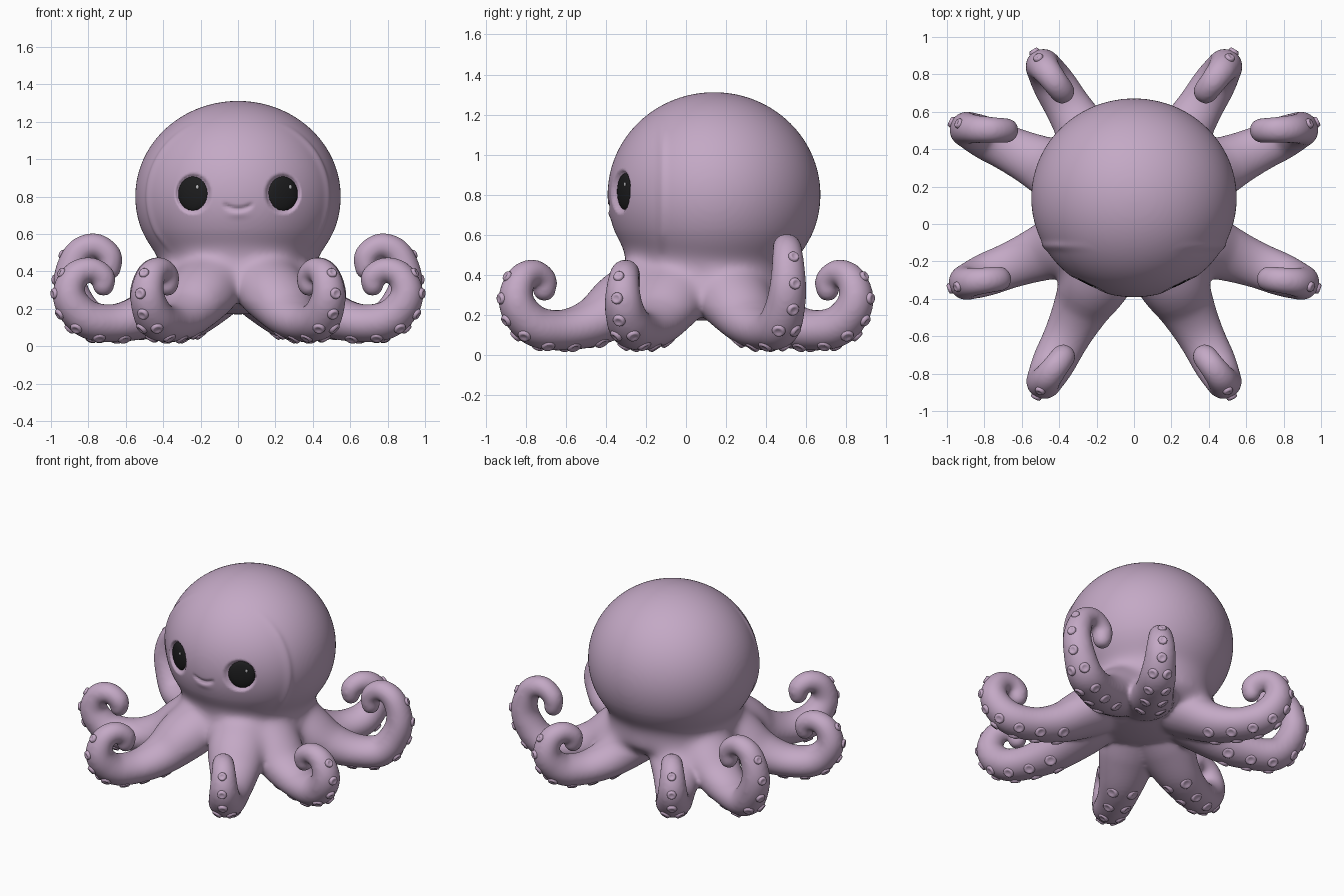
import bpy, bmesh
from math import sin, cos, pi, exp, radians
from mathutils import Vector, Matrix

if "Cube" in bpy.data.objects:
    bpy.data.objects.remove(bpy.data.objects["Cube"])

UP = Vector((0, 0, 1))


def material(name, rgb, rough=0.6):
    m = bpy.data.materials.new(name)
    m.use_nodes = True
    m.diffuse_color = (*rgb, 1)
    node = m.node_tree.nodes["Principled BSDF"]
    node.inputs["Base Color"].default_value = (*rgb, 1)
    node.inputs["Roughness"].default_value = rough
    return m


lavender = material("lavender skin", (0.55, 0.395, 0.56))
black = material("eye black", (0.012, 0.012, 0.013))
glint = material("eye glint", (0.5, 0.5, 0.52))


def make_object(name, bm, mat):
    bmesh.ops.recalc_face_normals(bm, faces=bm.faces)
    mesh = bpy.data.meshes.new(name)
    bm.to_mesh(mesh)
    bm.free()
    mesh.materials.append(mat)
    mesh.shade_smooth()
    obj = bpy.data.objects.new(name, mesh)
    bpy.context.collection.objects.link(obj)
    return obj


def ellipsoid(bm, centre, radii, turn=0.0, segs=48):
    mat = (Matrix.Translation(centre) @ Matrix.Rotation(turn, 4, 'Z')
           @ Matrix.Diagonal((*radii, 1)))
    bmesh.ops.create_uvsphere(bm, u_segments=segs, v_segments=segs // 2,
                              radius=1, matrix=mat)


def loft(bm, rings):
    """Skin a list of equal-sized rings of points and cap both ends."""
    loops = [[bm.verts.new(p) for p in ring] for ring in rings]
    n = len(loops[0])
    for a, b in zip(loops, loops[1:]):
        for i in range(n):
            j = (i + 1) % n
            bm.faces.new((a[i], a[j], b[j], b[i]))
    bm.faces.new(loops[0][::-1])
    bm.faces.new(loops[-1])


def ring(centre, u, v, n):
    return [centre + u * cos(2 * pi * a / n) + v * sin(2 * pi * a / n) for a in range(n)]


def spline(points, s):
    """Catmull-Rom through 4D points (x, y, z, radius)."""
    last = len(points) - 1
    i = min(int(s), last - 1)
    t = s - i
    a, b, c, d = (points[max(0, min(last, i + k))] for k in (-1, 0, 1, 2))
    return 0.5 * (2 * b + (c - a) * t + (2 * a - 5 * b + 4 * c - d) * t * t
                  + (3 * b - a - 3 * c + d) * t ** 3)


# Tentacle side profile: distance back from the outermost point, height, radius
PROFILE = [(0.80, 0.37, 0.16), (0.62, 0.275, 0.16), (0.45, 0.17, 0.125),
           (0.28, 0.125, 0.103), (0.125, 0.137, 0.102), (0.035, 0.205, 0.096),
           (0, 0.29, 0.086), (0.035, 0.38, 0.074), (0.11, 0.41, 0.067),
           (0.175, 0.375, 0.064), (0.178, 0.325, 0.059)]

# Outermost point, arm direction, curl direction, curl height and length scale
ARMS = [((0.485, -0.85), (0.45, -0.89), (0.6, -0.8), 1.0, 1.0),
        ((0.905, -0.315), (0.93, -0.36), (1, -0.12), 1.0, 1.05),
        ((0.90, 0.51), (0.90, 0.42), (1, 0.05), 1.46, 1.22),
        ((0.49, 0.85), (0.52, 0.85), (0.6, 0.8), 1.0, 1.0)]


def arm_path(arm, sign):
    tip, direction, curl, zs, hs = arm
    flat = [Vector((v[0] * sign, v[1], 0)) for v in (tip, direction, curl)]
    path = []
    for k, (back, z, r) in enumerate(PROFILE):
        bent = k >= 6
        way = flat[2 if bent else 1].normalized()
        p = flat[0] - way * back * (hs if bent else 1)
        if k >= 5:
            z = 0.13 + (z - 0.13) * zs
        path.append(Vector((p.x, p.y, z, r)))
    return path, flat[1].normalized().cross(UP)


def arm_frame(path, side, s):
    """Centre, radius, sideways axis and sucker-side axis at parameter s."""
    end = len(path) - 1
    here = spline(path, s)
    tangent = (spline(path, min(end, s + 0.05))
               - spline(path, max(0, s - 0.05))).to_3d().normalized()
    across = (side - tangent * side.dot(tangent)).normalized()
    return here.to_3d(), here.w, across, tangent.cross(across)


def add_tentacle(bm, path, side):
    rings = []
    for i in range(8 * (len(path) - 1) + 1):
        c, r, u, v = arm_frame(path, side, i / 8)
        wide = 1.06 + 0.17 * max(0, min(1, (5 - i / 8) / 2))
        rings.append(ring(c, u * r * wide, v * r, 24))
    loft(bm, rings)
    ellipsoid(bm, path[-1].to_3d(), [path[-1].w] * 3, segs=24)


# Soft, slightly dished button
CUP = [(1.2, -0.6), (1.05, 0.15), (0.88, 0.42), (0.65, 0.47), (0.42, 0.36), (0.1, 0.33)]


def add_sucker(bm, centre, axis, size):
    u = axis.orthogonal().normalized() * size
    v = axis.cross(u)
    loft(bm, [ring(centre + size * axis * h, u * r, v * r, 16) for r, h in CUP])


# Head, neck, skirt and tentacles gathered into one skin; suckers kept apart
skin, cups = bmesh.new(), bmesh.new()
ellipsoid(skin, (0, 0.14, 0.80), (0.55, 0.532, 0.512), segs=96)
ellipsoid(skin, (0, 0.11, 0.36), (0.42, 0.43, 0.19))
loft(skin, [ring(Vector((0, 0.125, z)), Vector((r, 0, 0)), Vector((0, r, 0)), 64)
            for z, r in ((0.32, 0.42), (0.42, 0.415), (0.54, 0.44))])
for arm in ARMS:
    for sign in (1, -1):
        path, side = arm_path(arm, sign)
        add_tentacle(skin, path, side)
        for k in range(7):
            c, r, u, v = arm_frame(path, side, 2.2 + 0.75 * k)
            spread = min(0.6, 0.25 * (5 - k))
            size = 0.037 - 0.002 * k
            for turn in ((spread, -spread) if spread > 0.3 else (0,)):
                out = v * cos(turn) + u * sin(turn)
                add_sucker(cups, c + out * r * 0.97, out, size)
make_object("suckers", cups, lavender)
body = make_object("body", skin, lavender)

# Fuse the skin, soften it all, then melt the neck into the tentacle roots
bpy.context.view_layer.objects.active = body
body.select_set(True)
fuse = body.modifiers.new("fuse", 'REMESH')
fuse.mode = 'VOXEL'
fuse.voxel_size = 0.0115
bpy.ops.object.modifier_apply(modifier="fuse")
neck = body.vertex_groups.new(name="neck")
for vert in body.data.vertices:
    x, y, z = vert.co
    out = (x * x + (y - 0.12) ** 2) ** 0.5
    weight = min(1, (z - 0.24) / 0.1, (0.62 - z) / 0.1, (0.62 - out) / 0.12)
    if weight > 0:
        neck.add([vert.index], weight, 'REPLACE')
for name, rounds, group in (("soften", 20, ""), ("melt", 130, "neck")):
    smooth = body.modifiers.new(name, 'SMOOTH')
    smooth.factor = 0.5
    smooth.iterations = rounds
    smooth.vertex_group = group
    bpy.ops.object.modifier_apply(modifier=name)

# Sculpt eye sockets, smile, lower lip and the ridge framing the face
EYE_X, EYE_Z = 0.24, 0.815
for vert in body.data.vertices:
    x, y, z = vert.co
    if z < 0.5:
        continue
    if y < -0.18:
        d = (((abs(x) - EYE_X) / 0.08) ** 2 + ((z - EYE_Z) / 0.09) ** 2) ** 0.5
        push = 0.026 * max(0, min(1, (1.2 - d) / 0.2))
        if abs(x) < 0.085:
            line = 0.733 + 4 * x * x
            fade = min(1, (0.085 - abs(x)) / 0.025)
            push += 0.015 * fade * exp(-((z - line) / 0.011) ** 2)
        push -= 0.005 * exp(-((z - 0.705) / 0.02) ** 2 - (x / 0.05) ** 2)
        vert.co.y += push
    elif y < 0:
        fade = max(0, min(1, (z - 0.5) / 0.1, (1.2 - z) / 0.15))
        lift = 0.009 * fade * exp(-((y + 0.12) / 0.022) ** 2)
        vert.co += Vector((x, 0, z - 0.8)).normalized() * lift
body.data.shade_smooth()

# Eyes with a small glint each
for sign, label in ((1, "left"), (-1, "right")):
    turn = sign * radians(25)
    centre = Vector((sign * EYE_X, -0.301, EYE_Z))
    bm = bmesh.new()
    ellipsoid(bm, centre, (0.087, 0.024, 0.092), turn)
    make_object(label + "_eye", bm, black)
    bm = bmesh.new()
    offset = Matrix.Rotation(turn, 3, 'Z') @ Vector((0.034, -0.0195, 0.036))
    ellipsoid(bm, centre + offset, (0.009, 0.004, 0.011), turn, 16)
    make_object(label + "_eye_glint", bm, glint)
